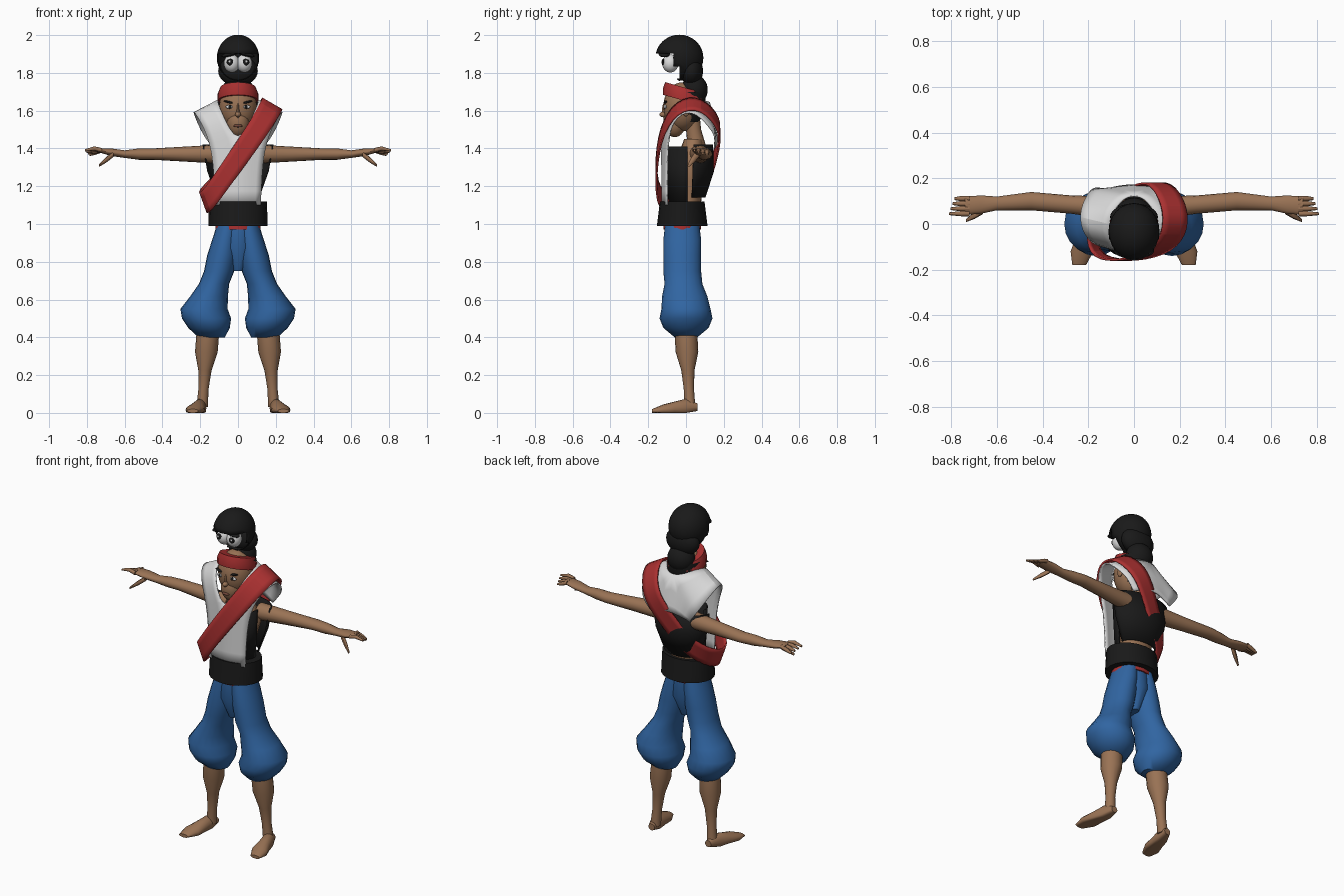
import bpy
import bmesh
from math import cos, sin, radians
from mathutils import Matrix, Vector

cube = bpy.data.objects.get("Cube")
if cube:
    bpy.data.objects.remove(cube, do_unlink=True)


def material(name, red, green, blue):
    mat = bpy.data.materials.new(name)
    mat.use_nodes = True
    color = (red, green, blue, 1)
    mat.diffuse_color = color
    shader = mat.node_tree.nodes["Principled BSDF"]
    shader.inputs["Base Color"].default_value = color
    shader.inputs["Roughness"].default_value = .8
    return mat


skin = material("brown skin", .32, .17, .09)
white = material("white cloth", .7, .7, .7)
red = material("red cloth", .4, .03, .03)
blue = material("blue cloth", .03, .13, .36)
black = material("black hair and cloth", .01, .01, .01)
lips = material("dark lips", .16, .06, .04)


def finish(name, bm, mat, mirror=False, smooth_levels=0, thickness=0):
    """Turn a bmesh into a smooth shaded object with its modifiers."""
    bmesh.ops.recalc_face_normals(bm, faces=bm.faces)
    mesh = bpy.data.meshes.new(name)
    bm.to_mesh(mesh)
    bm.free()
    mesh.materials.append(mat)
    for polygon in mesh.polygons:
        polygon.use_smooth = True
    mesh.set_sharp_from_angle(angle=radians(50))
    obj = bpy.data.objects.new(name, mesh)
    bpy.context.collection.objects.link(obj)
    if mirror:
        obj.modifiers.new("Mirror", "MIRROR")
    if smooth_levels:
        subdivision = obj.modifiers.new("Smooth", "SUBSURF")
        subdivision.levels = subdivision.render_levels = smooth_levels
        subdivision.boundary_smooth = "PRESERVE_CORNERS"
    if thickness:
        solid = obj.modifiers.new("Thickness", "SOLIDIFY")
        solid.thickness = thickness
        solid.offset = 0


def point_along(path, fraction):
    """Point on a path whose legs each take an equal share."""
    place = fraction * (len(path) - 1)
    leg = min(int(place), len(path) - 2)
    return Vector(path[leg]).lerp(Vector(path[leg + 1]), place - leg)


def tube(name, path, widths, mat, depths=None, axis="Z", arc=None, sides=16,
         tilt=0, **options):
    """Skin evenly spread ellipses along a path; an arc leaves it open."""
    bm = bmesh.new()
    start, end = arc or (0, 360)
    count = sides + 1 if arc else sides
    loops = []
    for number, (width, depth) in enumerate(zip(widths, depths or widths)):
        centre = point_along(path, number / (len(widths) - 1))
        loop = []
        for side in range(count):
            angle = radians(start + (end - start) * side / sides)
            a, b = width * cos(angle), depth * sin(angle)
            offset = {"X": (0, a, b), "Y": (a, 0, b), "Z": (a, b, 0)}[axis]
            corner = centre + Vector(offset)
            corner.z = max(corner.z + tilt * corner.y, 0)
            loop.append(bm.verts.new(corner))
        loops.append(loop)
    for low, high in zip(loops, loops[1:]):
        for side in range(sides):
            following = (side + 1) % count
            bm.faces.new((low[side], low[following], high[following], high[side]))
    if not arc:
        bm.faces.new(loops[0])
        bm.faces.new(loops[-1])
    finish(name, bm, mat, **options)


def ribbon(name, rows, mat, closed=False, **options):
    """Strip of cloth through pairs of edge points."""
    bm = bmesh.new()
    pairs = [[bm.verts.new(point) for point in row] for row in rows]
    following = pairs[1:] + (pairs[:1] if closed else [])
    for (a, b), (c, d) in zip(pairs, following):
        bm.faces.new((a, b, d, c))
    finish(name, bm, mat, smooth_levels=2, **options)


def blob(name, centre, radii, mat, turn=0, remove=None, **options):
    """Stretched ball turned about the front axis, with faces cut by a rule."""
    bm = bmesh.new()
    rotation = Matrix.Rotation(radians(turn), 4, "Y")
    placement = Matrix.Translation(centre) @ rotation @ Matrix.Diagonal((*radii, 1))
    bmesh.ops.create_uvsphere(bm, u_segments=24, v_segments=16, radius=1, matrix=placement)
    if remove:
        unwanted = [face for face in bm.faces if remove(face.calc_center_median())]
        bmesh.ops.delete(bm, geom=unwanted, context="FACES")
    finish(name, bm, mat, **options)


# Legs and feet
tube("calves", [(.16, 0, .42), (.19, .02, .03)], [.06, .06, .035, .027, .03],
     skin, mirror=True)
tube("feet", [(.19, .06, .03), (.24, -.18, .01)], [.02, .035, .04, .05, .03],
     skin, depths=[.02, .05, .04, .03, .01], axis="Y", mirror=True)

# Baggy trousers
tube("trouser_legs", [(.14, 0, .4), (.18, 0, .55), (.1, -.02, .75), (.05, -.02, 1)],
     [.07, .11, .13, .125, .1, .08, .08, .08, .07, .06], blue,
     depths=[.06, .12, .14, .13, .12, .1, .1, .1, .1, .09], sides=20, mirror=True)
tube("trouser_seat", [(0, -.02, .75), (0, -.02, 1)], [.03, .09, .1], blue,
     depths=[.05, .1, .09])
tube("waist_cord", [(0, -.02, .97), (0, -.02, 1)], [.12, .12], red, depths=[.1, .1])
tube("belt", [(0, -.02, .99), (0, -.02, 1.12)], [.156, .154], black,
     depths=[.134, .118], sides=20)

# Body and bodice
tube("torso", [(0, 0, 1), (0, .04, 1.45)], [.1, .1, .1, .13, .06], skin,
     depths=[.08, .07, .07, .08, .05])
tube("neck", [(0, .06, 1.4), (0, .02, 1.6)], [.05, .04, .05], skin)
tube("bodice_front", [(0, 0, 1.1), (0, 0, 1.41)], [.11, .125], black,
     depths=[.09, .1], arc=(175, 365), thickness=.006)
tube("bodice_back", [(0, .03, 1.14), (0, .04, 1.42)], [.11, .16, .185], black,
     depths=[.07, .11, .1], arc=(0, 180), thickness=.006)

# Arms and hands
tube("arms", [(.1, .07, 1.37), (.45, .1, 1.37), (.6, .09, 1.37), (.74, .08, 1.39)],
     [.05, .04, .04, .035, .03, .04, .04], skin,
     depths=[.05, .04, .03, .03, .02, .02, .01], axis="X", mirror=True)
for number in range(4):
    y = .045 + number * .022
    drop = number * .008
    tube(f"fingers_{number}", [(.72, y, 1.39), (.76, y, 1.4 - drop), (.81 - drop, y, 1.39 - drop)],
         [.012, .011, .006], skin, axis="X", sides=8, mirror=True)
tube("thumbs", [(.66, .06, 1.37), (.735, .015, 1.31)], [.016, .015, .007], skin,
     axis="X", sides=8, mirror=True)

# Open vest running up the chest, over the shoulders and down the back
ribbon("vest", [((0, -.14, 1.1), (.12, -.1, 1.1)), ((0, -.14, 1.4), (.13, -.1, 1.4)),
                ((.09, -.11, 1.6), (.2, -.08, 1.55)), ((.12, 0, 1.67), (.25, .03, 1.62)),
                ((.06, .11, 1.65), (.2, .14, 1.5)), ((0, .13, 1.64), (.17, .16, 1.45)),
                ((0, .18, 1.45), (.13, .15, 1.4))],
       white, mirror=True, thickness=.008)

# Sash looping from the left shoulder to the right hip, broader at the shoulder
upper_edge = [(.13, -.05, 1.66), (.05, -.14, 1.52), (-.1, -.165, 1.3),
              (-.2, -.14, 1.15), (-.21, 0, 1.18), (-.12, .11, 1.26),
              (0, .17, 1.45), (.07, .19, 1.56), (.13, .08, 1.68)]
ribbon("sash", [((x, y, z), (x * 1.2 + .08, y, z + x * .15 - .08)) for x, y, z in upper_edge],
       red, closed=True, thickness=.01)

# Head, face and headband
blob("head", (0, -.02, 1.62), (.1, .1, .13), skin)
blob("jaw", (0, -.06, 1.54), (.06, .06, .08), skin)
blob("nose", (0, -.12, 1.58), (.015, .02, .015), skin)
blob("nose_bridge", (0, -.115, 1.6), (.007, .012, .04), skin)
blob("ears", (.1, 0, 1.6), (.01, .02, .03), skin, mirror=True)
blob("face_eyes", (.045, -.11, 1.62), (.02, .008, .01), white, mirror=True)
blob("face_pupils", (.043, -.113, 1.62), (.01, .007, .01), black, mirror=True)
blob("eyebrows", (.047, -.108, 1.645), (.03, .008, .006), black, turn=-12, mirror=True)
blob("mouth", (0, -.118, 1.52), (.024, .009, .008), lips)
tube("headband", [(0, -.01, 1.65), (0, -.01, 1.72)], [.108, .108, .094], red,
     depths=[.112, .112, .1], tilt=-.28, sides=20)
tube("back_hair", [(0, 0, 1.54), (0, 0, 1.7)], [.07, .105, .1], black, arc=(5, 175))
blob("hair_bun", (0, .045, 1.71), (.08, .07, .08), black)

# Upper hair piece with an open front holding two eyeballs
blob("upper_hair", (0, -.035, 1.88), (.11, .125, .12), black, thickness=.004,
     remove=lambda c: c.y < -.04 and c.z < 1.9 and abs(c.x) < .1)
blob("hair_nape", (0, .03, 1.81), (.105, .06, .08), black)
blob("eyeballs", (.033, -.083, 1.85), (.042, .043, .048), white, mirror=True)
blob("pupils", (.042, -.121, 1.857), (.018, .008, .018), black, mirror=True)
blob("pupil_glints", (.044, -.128, 1.86), (.006, .003, .006), white, mirror=True)
blob("brow_locks", (.04, -.115, 1.9), (.05, .03, .012), black, turn=15, mirror=True)
